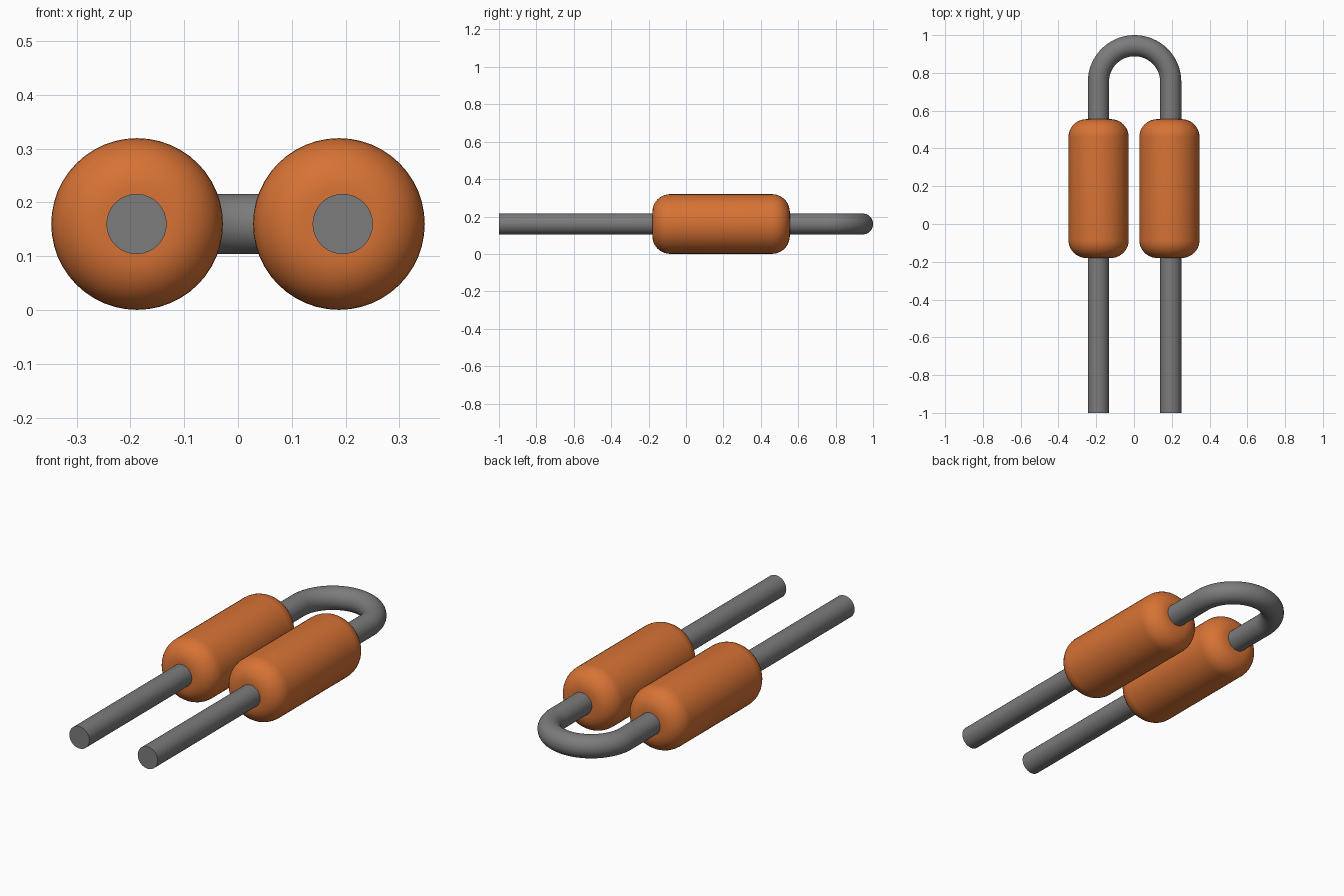
import bpy, bmesh, math
from mathutils import Matrix

cube = bpy.data.objects.get("Cube")
if cube:
    bpy.data.objects.remove(cube, do_unlink=True)

AXIS_Z = 0.16
ROD_R, BEND_R, BEND_X, BEND_Y = 0.056, 0.1915, 0.003, 0.7525
BODY_R, BODY_X, BODY_Y0, BODY_Y1, ROUND = 0.1595, 0.1875, -0.18, 0.555, 0.095


def material(name, rgb):
    mat = bpy.data.materials.new(name)
    mat.use_nodes = True
    color = (*rgb, 1.0)
    mat.diffuse_color = color
    bsdf = next(n for n in mat.node_tree.nodes if n.type == 'BSDF_PRINCIPLED')
    bsdf.inputs["Base Color"].default_value = color
    return mat


def select_only(obj):
    bpy.ops.object.select_all(action='DESELECT')
    obj.select_set(True)
    bpy.context.view_layer.objects.active = obj


def smooth(obj):
    select_only(obj)
    bpy.ops.object.shade_smooth_by_angle(angle=math.radians(40))


orange = material("orange", (0.68, 0.17, 0.035))
grey = material("grey", (0.2, 0.2, 0.2))

# Bent wire: two straight legs joined by a half circle
path = [(BEND_X + BEND_R, -1.0)]
for i in range(33):
    a = math.pi * i / 32
    path.append((BEND_X + BEND_R * math.cos(a), BEND_Y + BEND_R * math.sin(a)))
path.append((BEND_X - BEND_R, -1.0))

curve = bpy.data.curves.new("bent_wire", 'CURVE')
curve.dimensions = '3D'
curve.bevel_depth = ROD_R
curve.bevel_resolution = 14
curve.use_fill_caps = True
spline = curve.splines.new('POLY')
spline.points.add(len(path) - 1)
for point, (x, y) in zip(spline.points, path):
    point.co = (x, y, AXIS_Z, 1.0)
wire = bpy.data.objects.new("bent_wire", curve)
bpy.context.collection.objects.link(wire)
curve.materials.append(grey)
select_only(wire)
bpy.ops.object.convert(target='MESH')
smooth(bpy.context.view_layer.objects.active)


# Sleeves: rounded cylinders lathed around the wire legs
def sleeve(name, x):
    profile = [(0.0, BODY_Y0)]
    for centre, start in ((BODY_Y0 + ROUND, -90), (BODY_Y1 - ROUND, 0)):
        for i in range(11):
            a = math.radians(start + 9 * i)
            profile.append((BODY_R - ROUND + ROUND * math.cos(a),
                            centre + ROUND * math.sin(a)))
    profile.append((0.0, BODY_Y1))

    bm = bmesh.new()
    verts = [bm.verts.new((r, y, 0)) for r, y in profile]
    edges = [bm.edges.new(pair) for pair in zip(verts, verts[1:])]
    bmesh.ops.spin(bm, geom=verts + edges, cent=(0, 0, 0), axis=(0, 1, 0),
                   angle=math.tau, steps=48)
    bmesh.ops.remove_doubles(bm, verts=bm.verts[:], dist=1e-5)
    bmesh.ops.recalc_face_normals(bm, faces=bm.faces[:])
    bm.transform(Matrix.Translation((x, 0, AXIS_Z)))
    mesh = bpy.data.meshes.new(name)
    bm.to_mesh(mesh)
    bm.free()
    mesh.materials.append(orange)
    obj = bpy.data.objects.new(name, mesh)
    bpy.context.collection.objects.link(obj)
    smooth(obj)


sleeve("left_sleeve", BODY_X)
sleeve("right_sleeve", -BODY_X)
